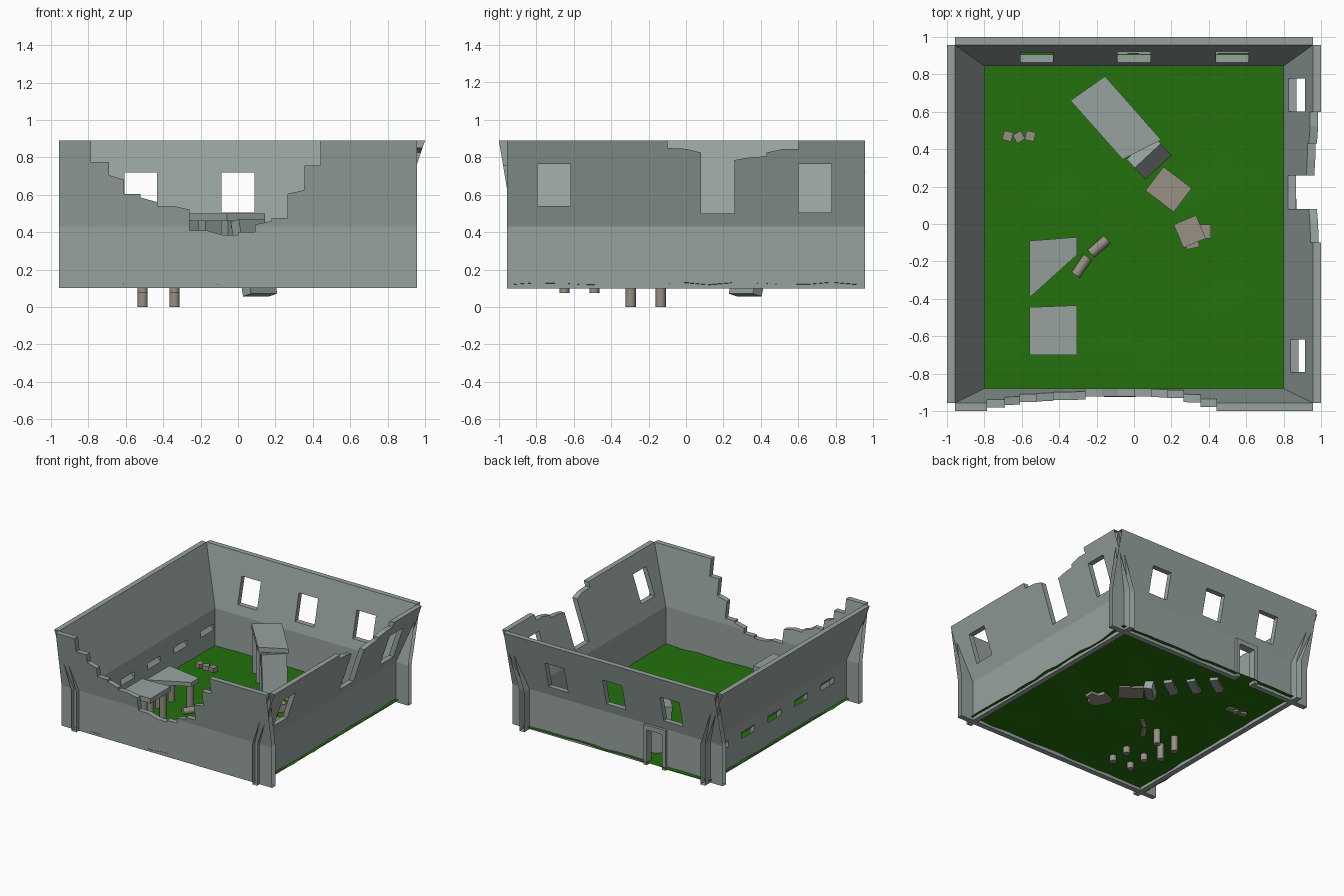
import bpy, bmesh, math, random
from mathutils import Matrix, Euler

if "Cube" in bpy.data.objects:
    bpy.data.objects.remove(bpy.data.objects["Cube"])

random.seed(4)
BASE, BEND, TOP, RIM, THICK = 0.10, 0.43, 0.89, 0.957, 0.043


def material(name, rgb):
    m = bpy.data.materials.new(name)
    m.diffuse_color = (*rgb, 1)
    m.use_nodes = True
    m.node_tree.nodes["Principled BSDF"].inputs["Base Color"].default_value = m.diffuse_color
    return m


GRASS = material("grass", (0.017, 0.165, 0.004))
STONE = material("pale_stone", (0.31, 0.28, 0.235))
SLATE = material("slate", (0.31, 0.365, 0.345))


def finish(name, bm, mat=SLATE):
    bmesh.ops.recalc_face_normals(bm, faces=bm.faces[:])
    me = bpy.data.meshes.new(name)
    bm.to_mesh(me)
    bm.free()
    ob = bpy.data.objects.new(name, me)
    bpy.context.collection.objects.link(ob)
    me.materials.append(mat)
    return ob


def add_box(bm, centre, size, rot=(0, 0, 0)):
    m = Matrix.LocRotScale(centre, Euler(rot), size)
    return bmesh.ops.create_cube(bm, size=1, matrix=m)["verts"]


def box(name, centre, size, rot=(0, 0, 0), mat=SLATE):
    bm = bmesh.new()
    add_box(bm, centre, size, rot)
    return finish(name, bm, mat)


def prism(corners, offset):
    """Polygon extruded by an offset vector."""
    bm = bmesh.new()
    low = [bm.verts.new(c) for c in corners]
    high = [bm.verts.new([a + b for a, b in zip(c, offset)]) for c in corners]
    bm.faces.new(low)
    bm.faces.new(high[::-1])
    for i in range(len(low)):
        j = (i + 1) % len(low)
        bm.faces.new((low[i], high[i], high[j], low[j]))
    return bm


def cylinder(name, centre, length, rot=(0, 0, 0), r=0.027):
    bm = bmesh.new()
    bmesh.ops.create_cone(bm, cap_ends=True, segments=12, radius1=r, radius2=r, depth=length,
                          matrix=Matrix.LocRotScale(centre, Euler(rot), None))
    ob = finish(name, bm, STONE)
    for p in ob.data.polygons:
        p.use_smooth = len(p.vertices) == 4
    return ob


def wall(name, place, inner, crest, holes, hole_slope=0):
    """Flat outline (u, z) thickened and pierced, then bent outward above BEND."""
    outline = [(-RIM, BASE), (-RIM, TOP)] + crest + [(RIM, TOP), (RIM, BASE)]
    ob = finish(name, prism([(u, 0, z) for u, z in outline], (0, THICK, 0)))
    if holes:
        cb = bmesh.new()
        for u, w, z0, z1 in holes:
            for v in add_box(cb, (u, THICK / 2, (z0 + z1) / 2), (w, 0.2, z1 - z0)):
                v.co.z += v.co.y * hole_slope
        cutter = finish("cutter", cb)
        cutter.hide_render = True
        mod = ob.modifiers.new("openings", "BOOLEAN")
        mod.operation, mod.solver, mod.object = "DIFFERENCE", "EXACT", cutter
        bpy.context.view_layer.objects.active = ob
        bpy.ops.object.modifier_apply(modifier=mod.name)
        bpy.data.objects.remove(cutter)
    bm = bmesh.new()
    bm.from_mesh(ob.data)
    bmesh.ops.triangulate(bm, faces=bm.faces[:])
    bmesh.ops.bisect_plane(bm, geom=bm.verts[:] + bm.edges[:] + bm.faces[:], dist=1e-5,
                           plane_co=(0, 0, BEND), plane_no=(0, 0, 1))
    # the wall ends are open
    ends = [f for f in bm.faces if all(abs(v.co.x) > RIM - 1e-4 for v in f.verts)
            and abs(f.calc_center_median().x) > RIM - 1e-4]
    for v in bm.verts:
        lean = max(0, (v.co.z - BEND) / (TOP - BEND))
        v.co = place(v.co.x, v.co.y + inner + lean * (RIM - inner), v.co.z)
    bmesh.ops.recalc_face_normals(bm, faces=bm.faces[:])
    bmesh.ops.delete(bm, geom=ends, context="FACES_ONLY")
    bm.to_mesh(ob.data)
    bm.free()
    return ob


# Walls with broken crests, windows, slits and a doorway
front_crest = [(-.785, .89), (-.785, .775), (-.69, .775), (-.69, .705), (-.61, .68), (-.61, .605),
               (-.52, .605), (-.52, .585), (-.43, .56), (-.43, .54), (-.345, .54), (-.26, .52),
               (-.26, .41), (-.17, .41), (-.085, .385), (0, .385), (0, .4), (.09, .4), (.09, .44),
               (.18, .46), (.18, .475), (.265, .475), (.265, .605), (.355, .625), (.355, .755),
               (.44, .755), (.44, .89)]
right_crest = [(-.1, .89), (-.1, .85), (0, .845), (.08, .825), (.08, .5), (.26, .5), (.26, .785),
               (.35, .8), (.43, .805), (.43, .825), (.52, .845), (.6, .845), (.6, .89)]
wall("front_wall", lambda u, d, z: (u, -d, z), 0.88, front_crest, [])
wall("back_wall", lambda u, d, z: (u, d, z), 0.845, [],
     [(u, .175, .505, .72) for u in (-.52, 0, .525)] + [(-.35, .14, .0, .39)])
wall("right_wall", lambda u, d, z: (d, u, z), 0.80, right_crest,
     [(-.705, .175, .54, .765), (.69, .175, .505, .765)])
wall("left_wall", lambda u, d, z: (-d, u, z), 0.80, [],
     [(.74 - .343 * i, .17, .26, .31) for i in range(5)], 1.1)

# Door surround
bm = bmesh.new()
for x in (-.435, -.265):
    add_box(bm, (x, .88, .255), (.03, .06, .31))
add_box(bm, (-.35, .88, .41), (.2, .06, .04))
finish("door_frame", bm)

# Uneven grass floor spreading a little past the walls
bm = bmesh.new()
bmesh.ops.create_grid(bm, x_segments=14, y_segments=14, size=1)
for v in bm.verts:
    edge = max(abs(v.co.x), abs(v.co.y)) > 0.99
    wob = random.uniform(-.008, .008) if edge else 0
    v.co = (v.co.x * .865 + wob, v.co.y * .918 - .002 + wob, .125 + random.uniform(-.007, .007))
for f in bm.faces:
    f.smooth = True
finish("grass_floor", bm, GRASS)

# Two small slab roofs standing on round columns
finish("square_roof", prism([(-.56, -.70, .37), (-.305, -.70, .37), (-.305, -.435, .37),
                             (-.56, -.445, .37)], (0, 0, .04)))
finish("broken_roof", prism([(-.56, -.395, .345), (-.305, -.165, .305), (-.305, -.07, .305),
                             (-.56, -.09, .345)], (0, 0, .035)))
for i, (x, y, z0, z1) in enumerate(
        [(x, y, .075, .37) for x in (-.51, -.34) for y in (-.65, -.49)]
        + [(-.51, -.295, 0, .34), (-.51, -.135, 0, .34), (-.34, -.135, 0, .31)]):
    cylinder(f"column_{i + 1}", (x, y, (z0 + z1) / 2), z1 - z0)
for i, (x, y, ang) in enumerate([(-.28, -.225, .98), (-.187, -.12, .72)]):
    cylinder(f"fallen_column_{i + 1}", (x, y, .14), .115, (0, math.pi / 2, ang))

# Long slab roof on upright panels, with one panel leaning off its end
finish("long_roof", prism([(-.34, .66, .46), (-.06, .345, .46), (.145, .45, .46),
                           (-.155, .79, .46)], (0, 0, .04)))
for i, (x, y) in enumerate([(-.235, .69), (-.115, .565), (.005, .44)]):
    box(f"upright_panel_{i + 1}", (x, y, .28), (.19, .065, .36), (0, 0, .62))
box("leaning_panel", (.085, .352, .263), (.19, .065, .41), (-.24, 0, .75))

# Scattered rubble
box("flat_rubble", (.185, .185, .15), (.19, .16, .08), (0, 0, -.65), STONE)
box("rubble_block_1", (.298, -.04, .16), (.13, .135, .11), (0, 0, .4), STONE)
box("rubble_block_2", (.375, -.04, .14), (.075, .075, .07), (0, 0, 0), STONE)
box("rubble_block_3", (.31, -.1, .14), (.07, .06, .07), (0, 0, .2), STONE)
for i, (x, y, a) in enumerate([(-.675, .47, -.25), (-.615, .465, .5), (-.555, .47, -.2)]):
    box(f"small_rubble_{i + 1}", (x, y, .135), (.05, .05, .05), (0, 0, a), STONE)
